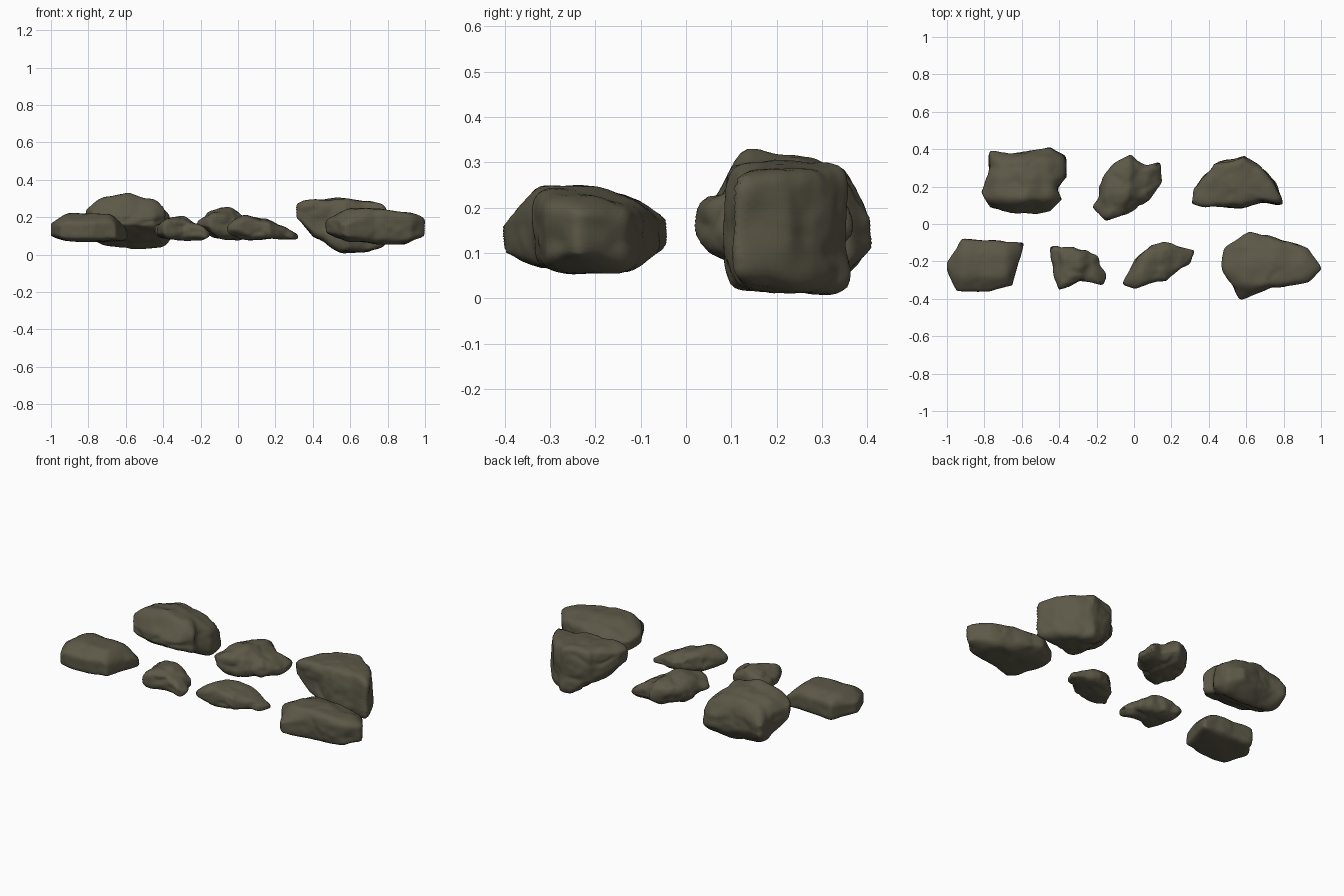
import bpy
import bmesh
import math
import random
from mathutils import Vector, noise

default_cube = bpy.data.objects.get("Cube")
if default_cube:
    bpy.data.objects.remove(default_cube, do_unlink=True)

# One dull olive-brown stone colour for every rock
stone = bpy.data.materials.new("olive_brown_stone")
stone.use_nodes = True
stone_colour = (0.108, 0.099, 0.064, 1)
stone.diffuse_color = stone_colour
shader = stone.node_tree.nodes["Principled BSDF"]
shader.inputs["Base Color"].default_value = stone_colour
shader.inputs["Roughness"].default_value = 0.9


def outline_radius(points, angle):
    """Distance from the centre to the plan outline in one direction."""
    ray = Vector((math.cos(angle), math.sin(angle)))
    ordered = sorted(points, key=lambda p: math.atan2(p.y, p.x))
    for start, end in zip(ordered, ordered[1:] + ordered[:1]):
        side = end - start
        if start.cross(ray) >= -1e-9 and ray.cross(end) >= -1e-9:
            denominator = ray.cross(side)
            if abs(denominator) > 1e-9:
                return start.cross(side) / denominator
    return min(p.length for p in points)


def along(heights, t):
    """Blend smoothly through evenly spaced heights, t from 0 to 1."""
    position = min(max(t, 0), 1) * (len(heights) - 1)
    index = min(int(position), len(heights) - 2)
    f = position - index
    f = f * f * (3 - 2 * f)
    return heights[index] * (1 - f) + heights[index + 1] * f


def chip(verts, rng, count, depth):
    """Flatten random shoulders of the rock into broad broken facets."""
    for _ in range(count):
        angle = rng.uniform(0, math.tau)
        lift = rng.choice((-1, 1)) * rng.uniform(0.8, 1.7)
        normal = Vector((math.cos(angle), math.sin(angle), lift)).normalized()
        reach = [v.co.dot(normal) for v in verts]
        limit = max(reach) - depth * (max(reach) - min(reach))
        for v, distance in zip(verts, reach):
            if distance > limit:
                v.co -= normal * (distance - limit) * 0.85


def build_rock(name, outline, tops, bottoms, top_across=(0, 0),
               bottom_across=(0, 0), boxy=3.5, rough=0.012, chips=2, seed=1):
    """Sizes are in hundredths. Heights run from low x to high x, and the
    across lists raise or lower them from the front to the back."""
    rng = random.Random(seed)
    plan = [Vector(p) / 100 for p in outline]
    xs = [p.x for p in plan]
    ys = [p.y for p in plan]
    centre = Vector(((min(xs) + max(xs)) / 2, (min(ys) + max(ys)) / 2))
    local = [p - centre for p in plan]

    bm = bmesh.new()
    bmesh.ops.create_icosphere(bm, subdivisions=5, radius=1)
    for v in bm.verts:
        # Squared-off cross section swept around the plan outline
        flat = math.hypot(v.co.x, v.co.y)
        norm = (flat ** boxy + abs(v.co.z) ** boxy) ** (1 / boxy)
        spread, level = flat / norm, v.co.z / norm
        angle = math.atan2(v.co.y, v.co.x)
        radius = outline_radius(local, angle) * spread
        x = centre.x + math.cos(angle) * radius
        y = centre.y + math.sin(angle) * radius
        t = (x - min(xs)) / (max(xs) - min(xs))
        s = (y - min(ys)) / (max(ys) - min(ys))
        top = (along(tops, t) + along(top_across, s)) / 100
        bottom = (along(bottoms, t) + along(bottom_across, s)) / 100
        z = (top + bottom) / 2 + level * (top - bottom) / 2
        v.co = (x, y, z)

    chip(bm.verts, rng, chips, 0.06)
    bm.normal_update()

    # Broad lumps, sharp creases and fine grain
    offset = Vector((seed * 3.7, seed * 1.3, seed * 5.1))
    shifts = []
    for v in bm.verts:
        p = v.co + offset
        lump = noise.noise(p * 9)
        crease = -max(0, 0.22 - abs(noise.noise(p * 7 + offset))) * 2
        grain = noise.noise(p * 28) * 0.3
        shifts.append(v.normal * rough * (lump + crease + grain + 0.15))
    for v, shift in zip(bm.verts, shifts):
        v.co += shift
        v.co.x = min(max(v.co.x, -1), 1)
        v.co.z = max(v.co.z, 0)
    bmesh.ops.smooth_vert(bm, verts=bm.verts, factor=0.3,
                          use_axis_x=True, use_axis_y=True, use_axis_z=True)

    mesh = bpy.data.meshes.new(name)
    bm.to_mesh(mesh)
    bm.free()
    mesh.materials.append(stone)
    mesh.shade_smooth()
    rock = bpy.data.objects.new(name, mesh)
    bpy.context.scene.collection.objects.link(rock)
    return rock


# Back row
build_rock("back_right_boulder",
           [(-77, 39), (-58, 38), (-45, 41), (-37, 36), (-36, 25), (-41, 19),
            (-38, 13), (-45, 7), (-61, 5), (-77, 9), (-82, 17), (-78, 27)],
           tops=[26, 30, 32, 29, 26], bottoms=[13, 10, 9, 9, 8],
           top_across=[-9, 1, 0, -2, -8], bottom_across=[5, 2, -2, -6, 0],
           boxy=4.5, chips=0, seed=2)
build_rock("back_middle_rock",
           [(-2, 36), (7, 32), (14, 33), (15, 22), (8, 13), (-2, 7),
            (-15, 2), (-22, 9), (-18, 21), (-12, 30)],
           tops=[20, 24, 24, 21, 16], bottoms=[14, 9, 8, 8, 9],
           boxy=3, rough=0.018, seed=3)
build_rock("back_left_boulder",
           [(31, 11), (32, 19), (43, 32), (59, 36), (68, 30), (75, 23),
            (80, 10), (68, 12), (57, 9), (38, 10)],
           tops=[28, 30, 30, 29, 28], bottoms=[18, 9, 1, 1, 3],
           boxy=7, chips=0, seed=4)

# Front row
build_rock("front_left_boulder",
           [(48, -13), (62, -4), (77, -8), (93, -13), (101, -24), (93, -31),
            (73, -34), (57, -41), (47, -24)],
           tops=[20, 25, 25, 23, 21], bottoms=[10, 7, 6, 6, 8],
           top_across=[-7, 0, 0, -2, -6], bottom_across=[2, 0, 0, 0, 3],
           boxy=5.5, rough=0.01, chips=0, seed=5)
build_rock("front_right_block",
           [(-101, -22), (-92, -8), (-59, -10), (-65, -33), (-77, -36), (-95, -36)],
           tops=[18, 22, 22, 22, 16], bottoms=[9, 7, 7, 7, 7],
           top_across=[-3, 0, 0, -2], boxy=5, rough=0.006, chips=0, seed=6)
build_rock("front_small_stone",
           [(-44, -13), (-33, -12), (-25, -14), (-19, -18), (-18, -23),
            (-15, -27), (-17, -32), (-29, -31), (-40, -35), (-43, -29)],
           tops=[17, 20, 20, 17, 13], bottoms=[9, 8, 8, 8, 8],
           boxy=3.2, rough=0.014, seed=7)
build_rock("front_long_stone",
           [(-6, -32), (1, -18), (9, -11), (16, -10), (33, -14), (30, -21),
            (17, -30), (1, -34)],
           tops=[18, 21, 19, 16, 12], bottoms=[9, 8, 8, 8, 7],
           boxy=3.3, rough=0.012, seed=8)
